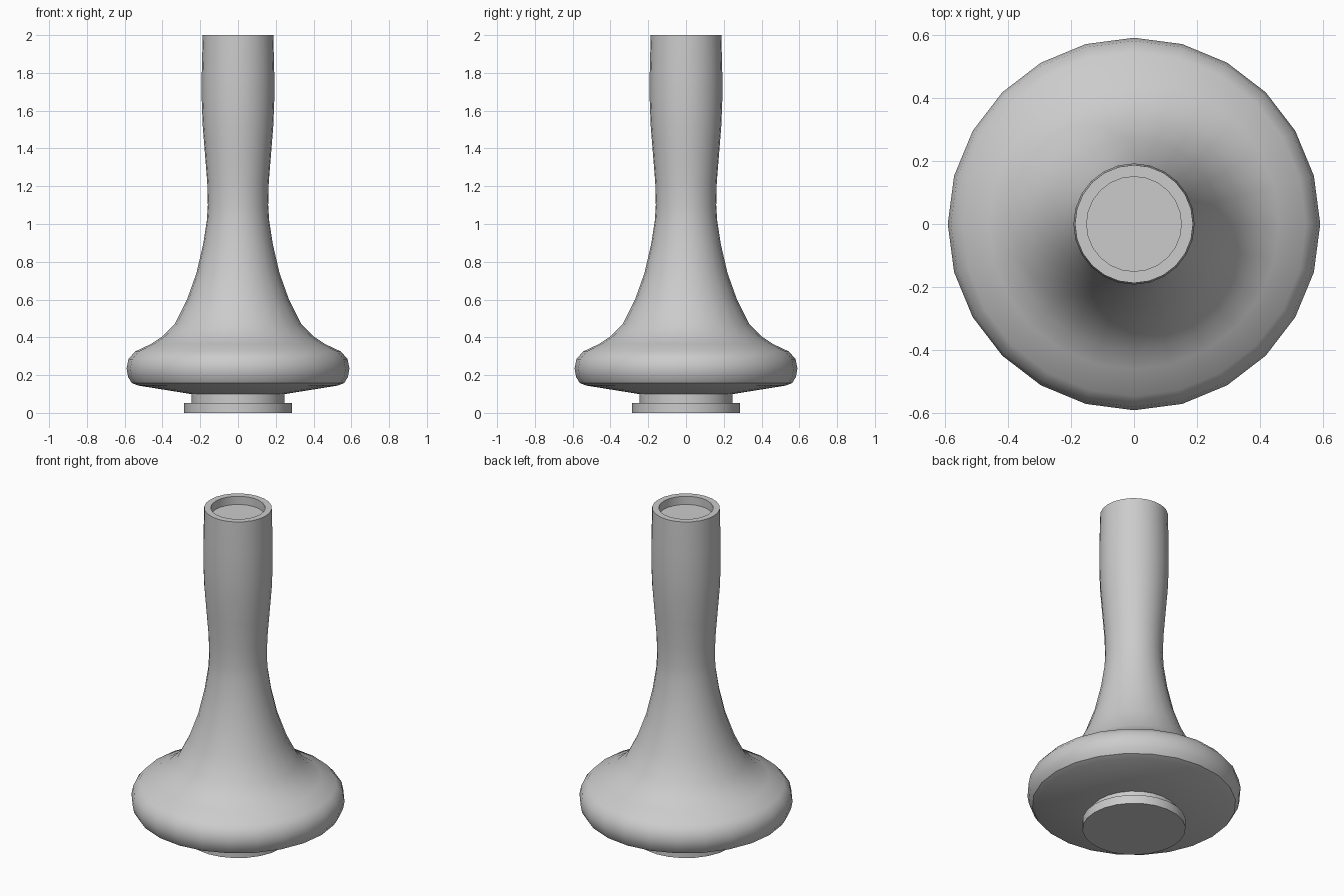
import bpy, bmesh, math

cube = bpy.data.objects.get("Cube")
if cube:
    bpy.data.objects.remove(cube, do_unlink=True)

SEGMENTS = 24

grey = bpy.data.materials.new("light_grey")
grey.use_nodes = True
color = (0.6, 0.6, 0.6, 1)
grey.diffuse_color = color
grey.node_tree.nodes["Principled BSDF"].inputs["Base Color"].default_value = color


def lathe(name, profile):
    """Revolve (radius, z) points, starting and ending on the axis."""
    bm = bmesh.new()
    rings = []
    for r, z in profile:
        if r == 0:
            rings.append([bm.verts.new((0, 0, z))] * SEGMENTS)
        else:
            angles = [math.tau * i / SEGMENTS for i in range(SEGMENTS)]
            rings.append([bm.verts.new((r * math.cos(a), r * math.sin(a), z)) for a in angles])
    for low, high in zip(rings, rings[1:]):
        for i in range(SEGMENTS):
            j = (i + 1) % SEGMENTS
            corners = dict.fromkeys((low[i], low[j], high[j], high[i]))
            bm.faces.new(list(corners))
    bmesh.ops.recalc_face_normals(bm, faces=bm.faces)
    mesh = bpy.data.meshes.new(name)
    bm.to_mesh(mesh)
    bm.free()
    mesh.materials.append(grey)
    obj = bpy.data.objects.new(name, mesh)
    bpy.context.collection.objects.link(obj)
    bpy.ops.object.select_all(action="DESELECT")
    obj.select_set(True)
    bpy.context.view_layer.objects.active = obj
    bpy.ops.object.shade_smooth_by_angle(angle=math.radians(35))
    return obj


# Stepped foot: wide disc with a narrower collar
lathe("foot", [(0, 0), (0.285, 0), (0.285, 0.053), (0.245, 0.053), (0.245, 0.11), (0, 0.11)])

# Flared body with rounded rim, waisted stem and shallow socket in the top
lathe("body", [
    (0, 0.1), (0.25, 0.1), (0.53, 0.145), (0.562, 0.158), (0.582, 0.19),
    (0.59, 0.235), (0.58, 0.285), (0.545, 0.325), (0.46, 0.365), (0.4, 0.405),
    (0.335, 0.47), (0.27, 0.6), (0.22, 0.74), (0.185, 0.89), (0.165, 1.02),
    (0.16, 1.1), (0.163, 1.22), (0.175, 1.37), (0.187, 1.52), (0.192, 1.65),
    (0.192, 1.8), (0.187, 2), (0.15, 2), (0.15, 1.95), (0, 1.95),
])
